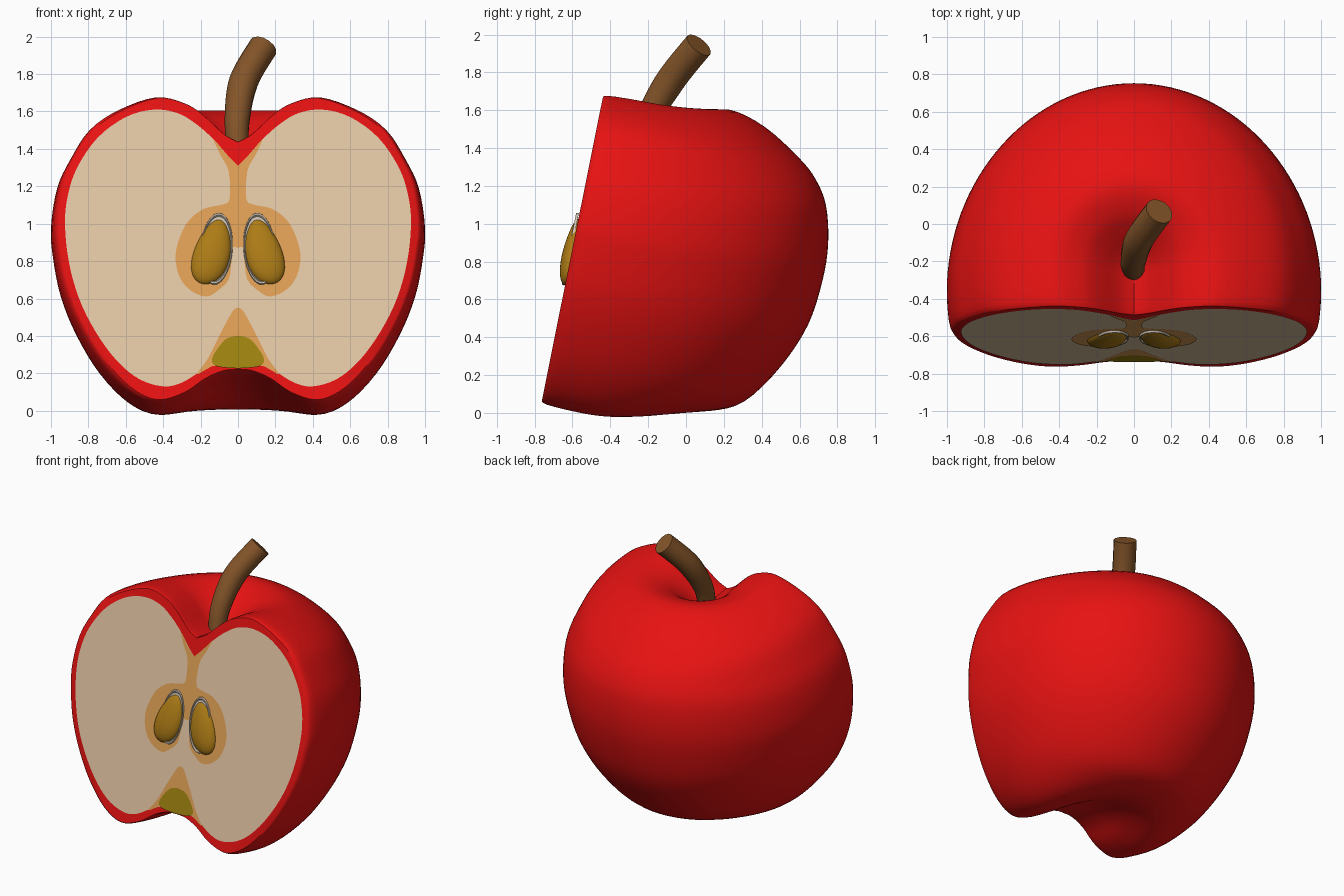
import bpy, bmesh, math
from mathutils import Vector

if "Cube" in bpy.data.objects:
    bpy.data.objects.remove(bpy.data.objects["Cube"])

def material(name, rgb):
    m = bpy.data.materials.new(name)
    m.diffuse_color = (*rgb, 1)
    m.use_nodes = True
    m.node_tree.nodes["Principled BSDF"].inputs["Base Color"].default_value = m.diffuse_color
    return m

RED = material("red skin", (0.8, 0.006, 0.006))
CREAM = material("cream flesh", (0.77, 0.57, 0.37))
ORANGE = material("orange core", (0.74, 0.35, 0.09))
OLIVE = material("olive calyx", (0.35, 0.23, 0.005))
SEED = material("brown seed", (0.42, 0.2, 0.008))
SHELL = material("pale seed pocket", (0.62, 0.54, 0.45))
BARK = material("stem brown", (0.23, 0.09, 0.022))

# Tilted frame: x across, d = distance behind the cut plane, u = up along the apple
def world(x, d, u):
    p = d - 0.76
    return Vector((x, 0.98 * p + 0.197 * u, 0.98 * u - 0.197 * p))

def on_cut(x, z, out=0.0):
    """Point on the cut face given as seen from the front."""
    return world(x, -out, (z - 0.15) / 0.98)

def smooth(pts, n):
    """Catmull-Rom curve through the points."""
    pts = [Vector(p) for p in pts]
    ext = [pts[0]] + pts + [pts[-1]]
    res = []
    for i in range(len(pts) - 1):
        a, b, c, d = ext[i:i + 4]
        for k in range(n):
            t = k / n
            res.append(0.5 * (2 * b + (c - a) * t + (2 * a - 5 * b + 4 * c - d) * t * t
                              + (3 * b - a - 3 * c + d) * t ** 3))
    return res + [pts[-1]]

def finish(name, bm, mat, angle=35):
    me = bpy.data.meshes.new(name)
    bm.to_mesh(me)
    bm.free()
    me.materials.append(mat)
    ob = bpy.data.objects.new(name, me)
    bpy.context.collection.objects.link(ob)
    bpy.ops.object.select_all(action='DESELECT')
    ob.select_set(True)
    bpy.context.view_layer.objects.active = ob
    bpy.ops.object.shade_smooth_by_angle(angle=math.radians(angle))
    return ob

# Apple body: side profile and back profile blended around the core
side = smooth([(0, 1.325), (.08, 1.37), (.2, 1.48), (.3, 1.54), (.45, 1.57), (.65, 1.50),
               (.8, 1.397), (.9, 1.244), (.97, 1.09), (1, .887), (.99, .734), (.95, .53),
               (.87, .326), (.75, .122), (.6, -.04), (.45, -.11), (.3, -.07), (.18, .01),
               (.08, .052), (0, .06)], 4)
back = smooth([(0, 1.325), (.1, 1.37), (.2, 1.47), (.3, 1.56), (.45, 1.617), (.65, 1.565),
               (.86, 1.44), (.97, 1.345), (1.05, 1.22), (1.1, 1.03), (1.11, .83), (1.08, .58),
               (.98, .334), (.83, .12), (.665, .036), (.5, .01), (.33, .03), (.2, .05),
               (.08, .06), (0, .06)], 4)
CORE = 0.22

def front_column(sign, d, s):
    su = 1 - (1 - s) * 0.5
    return [world(sign * a.x * s, d, .75 + (a.y - .75) * su) for a in side]

def round_column(phi):
    c, s = math.cos(phi), math.sin(phi)
    return [world(a.x * c, CORE + b.x * s, a.y * c * c + b.y * s * s) for a, b in zip(side, back)]

rim = [(0, .958), (.008, .97), (.03, .982), (.07, .99), (.14, .997)]
columns = [front_column(1, d, s) for d, s in rim]
columns += [round_column(math.pi * k / 64) for k in range(65)]
columns += [front_column(-1, d, s) for d, s in reversed(rim)]
bm = bmesh.new()
grid = [[bm.verts.new(p) for p in col] for col in columns]
for c0, c1 in zip(grid, grid[1:]):
    for i in range(len(c0) - 1):
        bm.faces.new((c0[i], c1[i], c1[i + 1], c0[i + 1]))
bmesh.ops.remove_doubles(bm, verts=bm.verts, dist=0.0003)
bmesh.ops.holes_fill(bm, edges=[e for e in bm.edges if e.is_boundary], sides=0)
bmesh.ops.recalc_face_normals(bm, faces=bm.faces)
finish("apple_body", bm, RED, 40)

# Thin painted areas of the cut face
def plate(name, outline, out, mat):
    bm = bmesh.new()
    f = bm.faces.new([bm.verts.new(on_cut(x, z, out)) for x, z in outline])
    f.normal_update()
    if f.normal.y > 0:
        f.normal_flip()
    bmesh.ops.triangulate(bm, faces=[f])
    return finish(name, bm, mat)

def mirrored(half, n=4):
    pts = [(max(p.x, 0), p.y) for p in smooth(half, n)]
    pts[0], pts[-1] = (0, pts[0][1]), (0, pts[-1][1])
    inner = [p for p in pts[1:-1] if p[0] > 1e-4]
    return [pts[0]] + inner + [pts[-1]] + [(-x, z) for x, z in reversed(inner)]

plate("flesh", mirrored([(0, 1.31), (.05, 1.36), (.13, 1.45), (.22, 1.53), (.32, 1.59), (.45, 1.61),
      (.6, 1.57), (.75, 1.46), (.86, 1.3), (.91, 1.15), (.925, 1), (.905, .8), (.85, .6), (.76, .42),
      (.65, .27), (.53, .17), (.4, .13), (.3, .15), (.2, .21), (.12, .245), (0, .23)]), .003, CREAM)
plate("core_area", mirrored([(0, 1.31), (.06, 1.37), (.13, 1.45), (.09, 1.36), (.05, 1.28),
      (.045, 1.13), (.09, 1.1), (.18, 1.08), (.26, 1.02), (.31, .93), (.335, .82), (.31, .71),
      (.25, .64), (.17, .61), (.11, .64), (.05, .7), (.035, .8), (.03, .87), (0, .87)], 3), .006, ORANGE)
plate("lower_core", mirrored([(0, .55), (.03, .53), (.1, .4), (.16, .28), (.22, .195),
      (.17, .22), (.12, .24), (0, .23)], 3), .006, ORANGE)
plate("calyx_patch", mirrored([(0, .4), (.06, .385), (.11, .33), (.14, .27), (.11, .235),
      (0, .225)], 3), .009, OLIVE)

# Seed pockets with a raised lip, and the seeds in them
for sgn, label in ((-1, "left"), (1, "right")):
    ring = [(math.cos(k * math.tau / 40), math.sin(k * math.tau / 40)) for k in range(40)]
    def oval(c, s, k=1.0):
        return (sgn * (.115 + .083 * k * c - .012 * s), .865 + .185 * k * s)
    plate(label + "_seed_pocket", [oval(c, s) for c, s in ring], .009, SHELL)

    bm = bmesh.new()
    loops = [[bm.verts.new(on_cut(*oval(c, s, k), out)) for c, s in ring]
             for k, out in ((1.04, .004), (1.02, .018), (.97, .018), (.93, .009))]
    for a, b in zip(loops, loops[1:]):
        for i in range(40):
            j = (i + 1) % 40
            bm.faces.new((a[i], a[j], b[j], b[i]))
    bmesh.ops.recalc_face_normals(bm, faces=bm.faces)
    if sum(f.normal.y for f in bm.faces) > 0:
        bmesh.ops.reverse_faces(bm, faces=bm.faces)
    finish(label + "_pocket_lip", bm, SHELL)

    bm = bmesh.new()
    bmesh.ops.create_uvsphere(bm, u_segments=28, v_segments=18, radius=1)
    for v in bm.verts:
        x, y, h = v.co
        w = 1 - .22 * h
        v.co = on_cut(sgn * (.138 + .1 * x * w - .035 * h), .85 + .175 * h, -.047 * y * w)
    bmesh.ops.recalc_face_normals(bm, faces=bm.faces)
    finish(label + "_seed", bm, SEED, 60)

# Stem: bent tube, slightly thicker at the top
path = smooth([(0, -.25, 1.36), (-.005, -.2, 1.55), (.03, -.08, 1.76), (.135, .068, 1.945)], 7)
cu = bpy.data.curves.new("stem", 'CURVE')
cu.dimensions = '3D'
cu.bevel_depth = 1.0
cu.bevel_resolution = 5
cu.use_fill_caps = True
sp = cu.splines.new('POLY')
sp.points.add(len(path) - 1)
for i, (pt, p) in enumerate(zip(sp.points, path)):
    pt.co = (*p, 1)
    pt.radius = .056 + .022 * min(1, 1.6 * i / (len(path) - 1))
cu.materials.append(BARK)
stem = bpy.data.objects.new("stem", cu)
bpy.context.collection.objects.link(stem)
bpy.ops.object.select_all(action='DESELECT')
stem.select_set(True)
bpy.context.view_layer.objects.active = stem
bpy.ops.object.convert(target='MESH')
bpy.ops.object.shade_smooth_by_angle(angle=math.radians(40))
